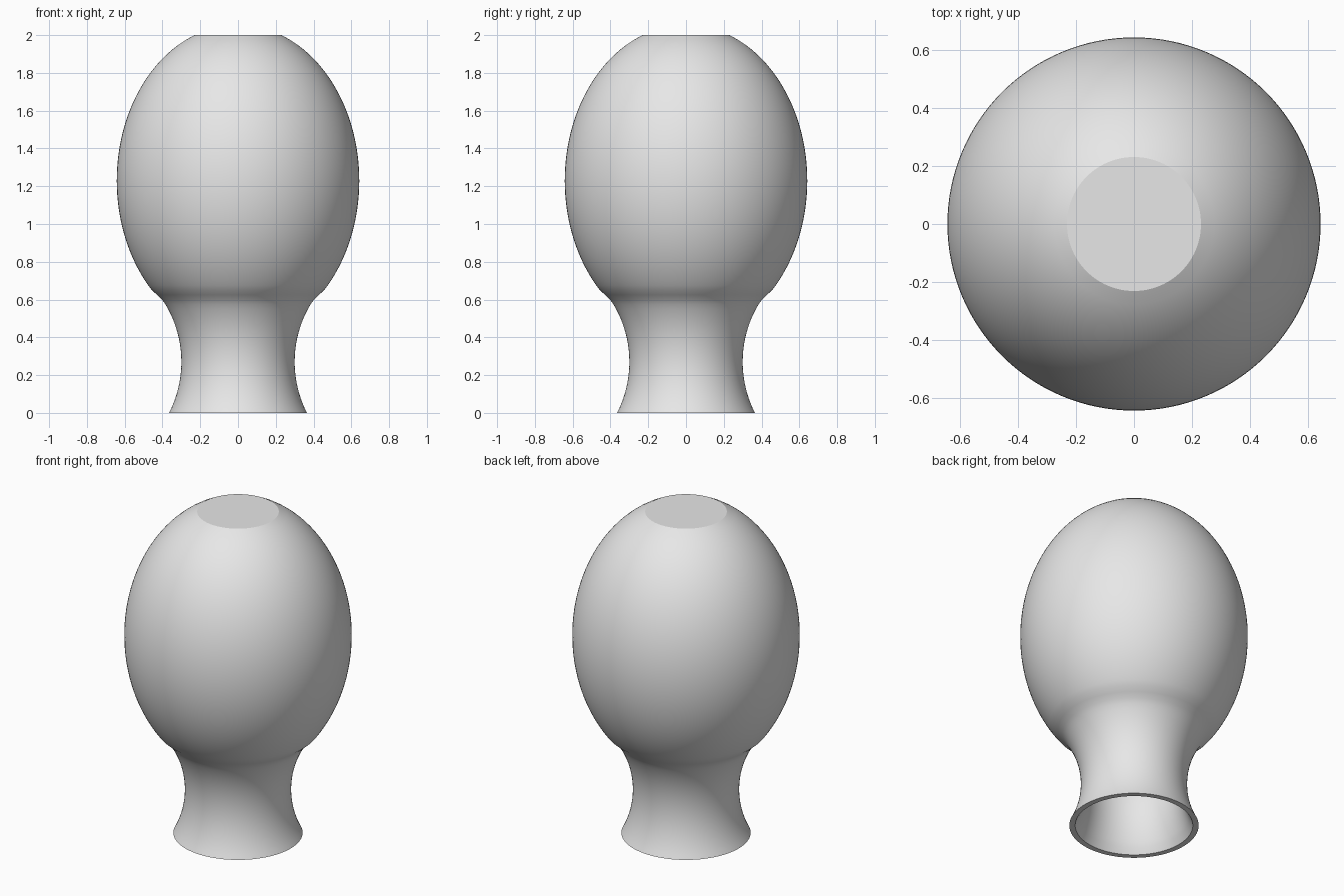
import bpy, bmesh, math
from mathutils import Vector

cube = bpy.data.objects.get("Cube")
if cube:
    bpy.data.objects.remove(cube, do_unlink=True)

HEIGHT = 2.0
WALL = 0.033
RIM_RADIUS = 0.365
SEGMENTS = 128

# Clay material
clay = bpy.data.materials.new("plain_grey")
clay.use_nodes = True
grey = (0.8, 0.8, 0.8, 1)
clay.diffuse_color = grey
clay.node_tree.nodes["Principled BSDF"].inputs["Base Color"].default_value = grey


def neck(z):
    """Concave circular arc of the neck."""
    return 0.30 + 0.593 - math.sqrt(0.593 ** 2 - (z - 0.27) ** 2)


def body(z):
    """Egg-shaped ellipse of the body."""
    return 0.642 * math.sqrt(1 - ((z - 1.23) / 0.825) ** 2)


def radius(z):
    """Neck blended into body around the shoulder."""
    t = min(max((z - 0.58) / 0.08, 0), 1)
    t = t * t * (3 - 2 * t)
    return (neck(min(z, 0.7)) * (1 - t) + body(max(z, 0.5)) * t)


# Outer wall, from rim to flat end
steps = 80
outer = [Vector((radius(HEIGHT * i / steps), HEIGHT * i / steps))
         for i in range(steps + 1)]
outer[0].x = RIM_RADIUS

# Inner wall, offset along the profile normal
inner = [Vector((RIM_RADIUS - WALL, 0))]
for a, p, b in zip(outer, outer[1:], outer[2:]):
    along = (b - a).normalized()
    q = p + Vector((-along.y, along.x)) * WALL
    if 0.02 < q.y < HEIGHT - WALL - 0.005:
        inner.append(q)
inner.append(Vector((inner[-1].x - 0.01, HEIGHT - WALL)))

# Closed half-section, spun around the vertical axis
profile = ([Vector((0, HEIGHT - WALL))] + inner[::-1] + outer
           + [Vector((0, HEIGHT))])
bm = bmesh.new()
verts = [bm.verts.new((p.x, 0, p.y)) for p in profile]
edges = [bm.edges.new(pair) for pair in zip(verts, verts[1:])]
bmesh.ops.spin(bm, geom=verts + edges, cent=(0, 0, 0), axis=(0, 0, 1),
               angle=math.tau, steps=SEGMENTS)
bmesh.ops.remove_doubles(bm, verts=bm.verts[:], dist=0.0005)
bmesh.ops.recalc_face_normals(bm, faces=bm.faces[:])

mesh = bpy.data.meshes.new("vase")
bm.to_mesh(mesh)
bm.free()
mesh.materials.append(clay)
vase = bpy.data.objects.new("vase", mesh)
bpy.context.collection.objects.link(vase)

# Smooth walls with crisp rim and flat end
bpy.ops.object.select_all(action="DESELECT")
vase.select_set(True)
bpy.context.view_layer.objects.active = vase
bpy.ops.object.shade_smooth_by_angle(angle=math.radians(18))
